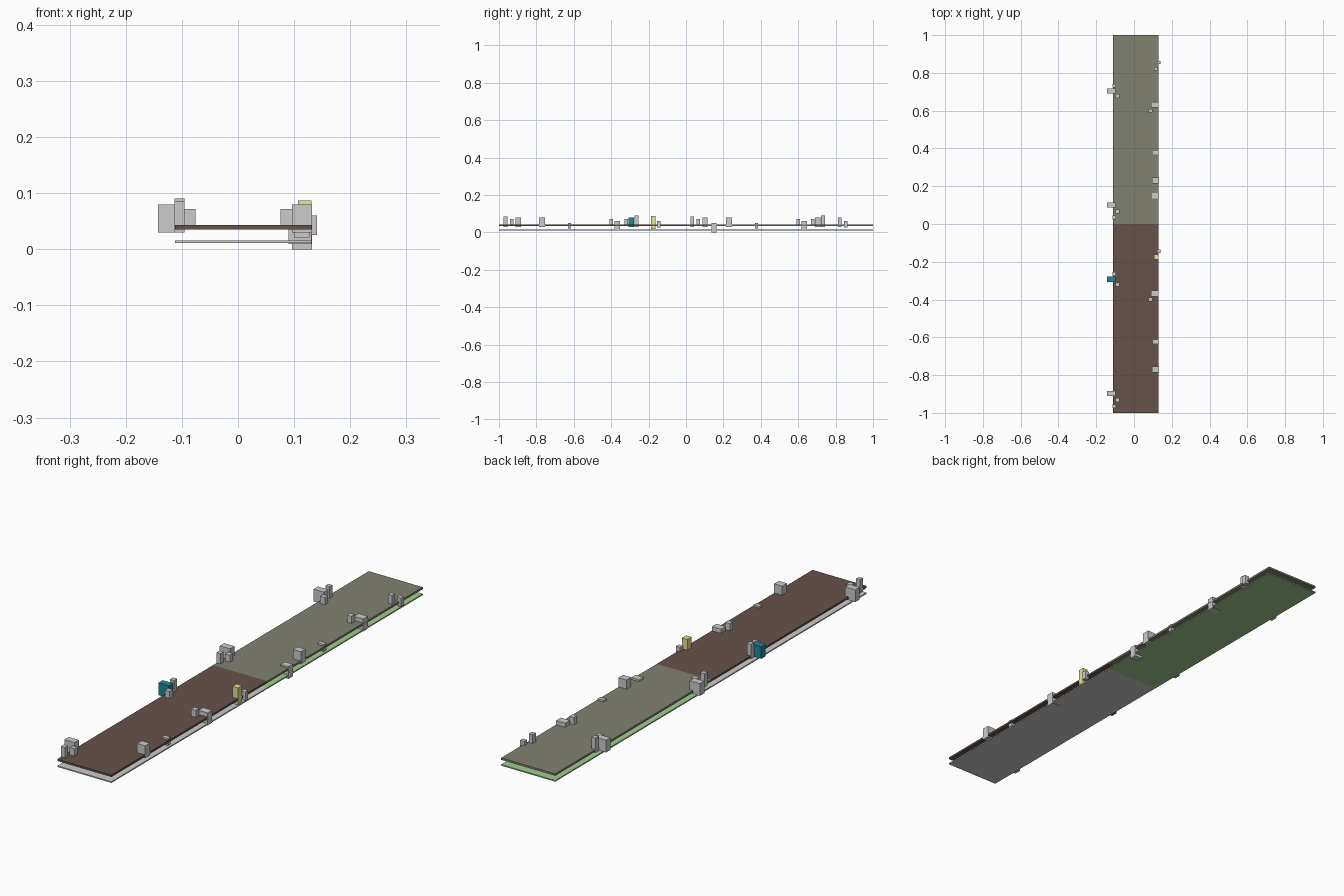
import bpy

if "Cube" in bpy.data.objects:
    bpy.data.objects.remove(bpy.data.objects["Cube"])


def material(name, rgb):
    m = bpy.data.materials.new(name)
    m.diffuse_color = (*rgb, 1)
    m.use_nodes = True
    m.node_tree.nodes["Principled BSDF"].inputs["Base Color"].default_value = m.diffuse_color
    return m


BROWN = material("brown", (0.13, 0.085, 0.07))
OLIVE = material("olive", (0.22, 0.225, 0.165))
GREEN = material("green", (0.36, 0.60, 0.28))
TEAL = material("teal", (0.015, 0.25, 0.31))
YELLOW = material("yellow", (0.80, 0.75, 0.32))


def box(name, x, y, z, mat=None):
    """Axis-aligned box from (min, max) ranges."""
    bpy.ops.mesh.primitive_cube_add(size=1, location=[(a + b) / 2 for a, b in (x, y, z)])
    ob = bpy.context.object
    ob.name = name
    ob.scale = [b - a for a, b in (x, y, z)]
    bpy.ops.object.transform_apply(location=False, rotation=False, scale=True)
    if mat:
        ob.data.materials.append(mat)
    return ob


def block(name, x, yc, depth, z, mat=None):
    return box(name, x, (yc - depth / 2, yc + depth / 2), z, mat)


# Two stacked sheets, each split into a front and a back half
WIDTH = (-0.112, 0.131)
for part, y, top, bottom in (("front", (-1, 0), BROWN, None), ("back", (0, 1), OLIVE, GREEN)):
    box(part + "_upper_sheet", WIDTH, y, (0.035, 0.043), top)
    box(part + "_lower_sheet", WIDTH, y, (0.011, 0.016), bottom)

# Left edge: four clusters of large clip, tall peg and inner peg
# (large y, tall y, inner y, tall top)
clusters = [(-0.897, -0.965, -0.932, 0.085), (-0.293, -0.265, -0.320, 0.09),
            (0.101, 0.034, 0.066, 0.085), (0.704, 0.732, 0.677, 0.09)]
for i, (yl, yt, yi, top) in enumerate(clusters):
    block(f"left_clip_{i}", (-0.143, -0.097), yl, 0.028, (0.03, 0.08), TEAL if i == 1 else None)
    block(f"left_tall_peg_{i}", (-0.113, -0.095), yt, 0.02, (0.03, top))
    block(f"left_inner_peg_{i}", (-0.098, -0.076), yi, 0.02, (0.04, 0.072))

# Right edge: the same row of fittings repeats on each half
for i, y0 in enumerate((-1, 0)):
    block(f"right_clip_{i}", (0.096, 0.132), y0 + 0.23, 0.03, (0.03, 0.08))
    block(f"right_flat_clip_{i}", (0.10, 0.127), y0 + 0.377, 0.018, (0.021, 0.05))
    block(f"right_inner_peg_{i}", (0.076, 0.098), y0 + 0.60, 0.02, (0.035, 0.072))
    block(f"right_low_clip_{i}", (0.09, 0.131), y0 + 0.632, 0.03, (0.009, 0.06))
    block(f"right_outer_peg_{i}", (0.122, 0.141), y0 + 0.855, 0.018, (0.025, 0.06))

# Single fittings that break the repeat
block("right_hanging_clip", (0.096, 0.132), 0.15, 0.028, (0.0, 0.05))
block("right_marker", (0.107, 0.131), -0.175, 0.026, (0.018, 0.087), YELLOW)
block("right_peg", (0.107, 0.124), 0.822, 0.02, (0.03, 0.079))
